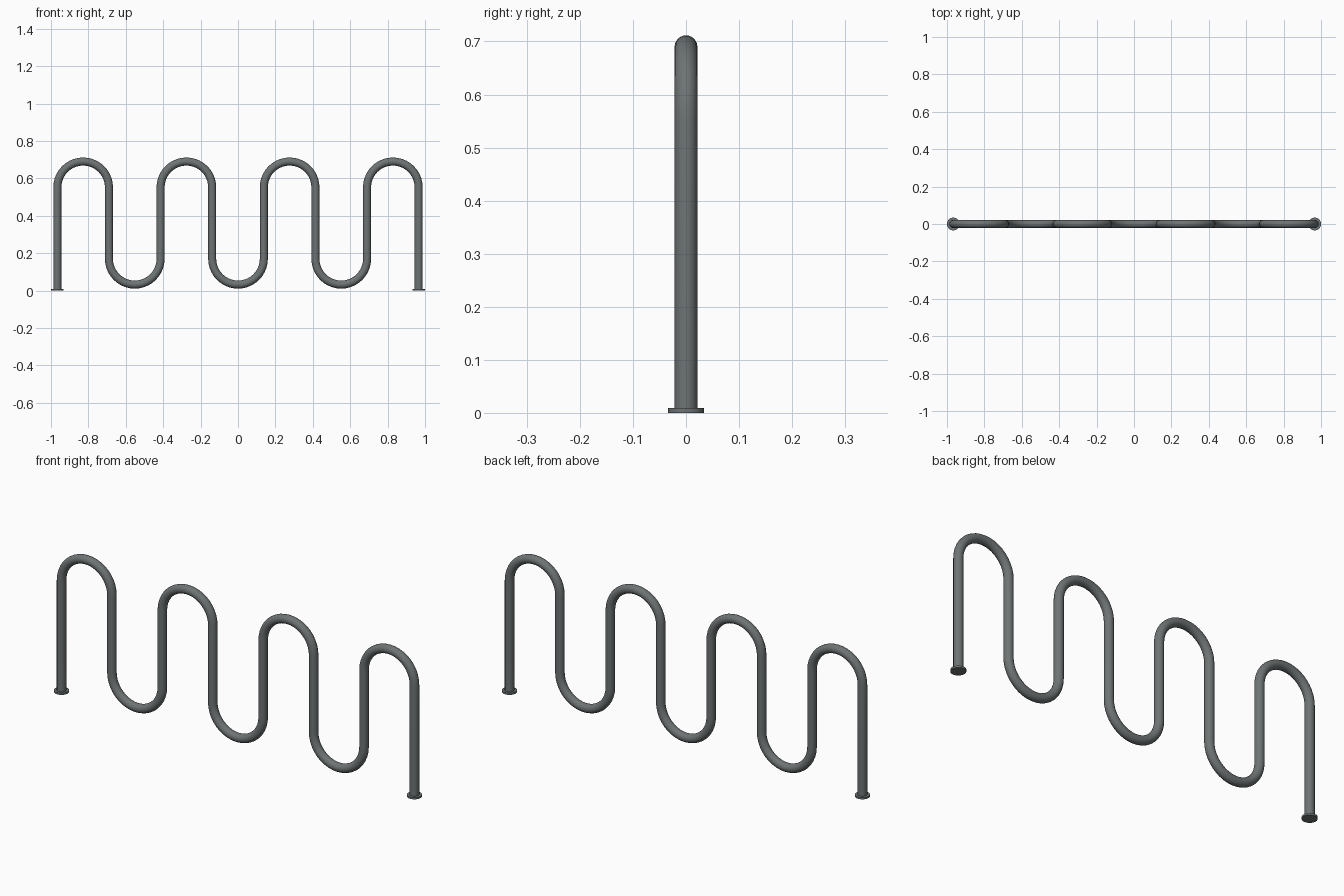
import bpy, bmesh, math
from mathutils import Vector

if "Cube" in bpy.data.objects:
    bpy.data.objects.remove(bpy.data.objects["Cube"])

LEG_X, TUBE_R, BENDS = 0.966, 0.0215, 7
BEND_R = LEG_X / BENDS
TOP_Z, LOW_Z = 0.552, 0.17          # centre heights of upper and lower bends
SIDES, STEPS = 24, 20

steel = bpy.data.materials.new("dark grey steel")
steel.diffuse_color = (0.155, 0.172, 0.172, 1)
steel.use_nodes = True
steel.node_tree.nodes["Principled BSDF"].inputs["Base Color"].default_value = steel.diffuse_color


def finish(name, bm):
    bmesh.ops.recalc_face_normals(bm, faces=bm.faces)
    me = bpy.data.meshes.new(name)
    bm.to_mesh(me)
    bm.free()
    me.materials.append(steel)
    ob = bpy.data.objects.new(name, me)
    bpy.context.collection.objects.link(ob)
    bpy.ops.object.select_all(action='DESELECT')
    bpy.context.view_layer.objects.active = ob
    ob.select_set(True)
    bpy.ops.object.shade_smooth_by_angle(angle=math.radians(40))
    return ob


# Wave path: (point, outward normal in the xz plane), alternating half circles
path = [(Vector((-LEG_X, 0, 0.001)), Vector((-1, 0, 0)))]
for i in range(BENDS):
    up = i % 2 == 0
    c = Vector((-LEG_X + BEND_R * (2 * i + 1), 0, TOP_Z if up else LOW_Z))
    for k in range(STEPS + 1):
        a = math.pi * (1 - k / STEPS)
        d = Vector((math.cos(a), 0, math.sin(a) * (1 if up else -1)))
        path.append((c + d * BEND_R, d if up else -d))
path.append((Vector((LEG_X, 0, 0.001)), Vector((1, 0, 0))))

# Bent tube swept along the path
bm = bmesh.new()
rings = []
for p, n in path:
    rings.append([bm.verts.new(p + TUBE_R * (n * math.cos(t) + Vector((0, math.sin(t), 0))))
                  for t in (2 * math.pi * j / SIDES for j in range(SIDES))])
for r, s in zip(rings, rings[1:]):
    for j in range(SIDES):
        k = (j + 1) % SIDES
        bm.faces.new((r[j], r[k], s[k], s[j]))
bm.faces.new(rings[0])
bm.faces.new(rings[-1])
finish("wave_tube", bm)

# Round floor flanges
for side, x in (("left", -LEG_X), ("right", LEG_X)):
    bm = bmesh.new()
    bmesh.ops.create_cone(bm, cap_ends=True, segments=32, radius1=0.034, radius2=0.034, depth=0.009)
    bmesh.ops.translate(bm, verts=bm.verts, vec=(x, 0, 0.0045))
    finish(side + "_floor_flange", bm)
